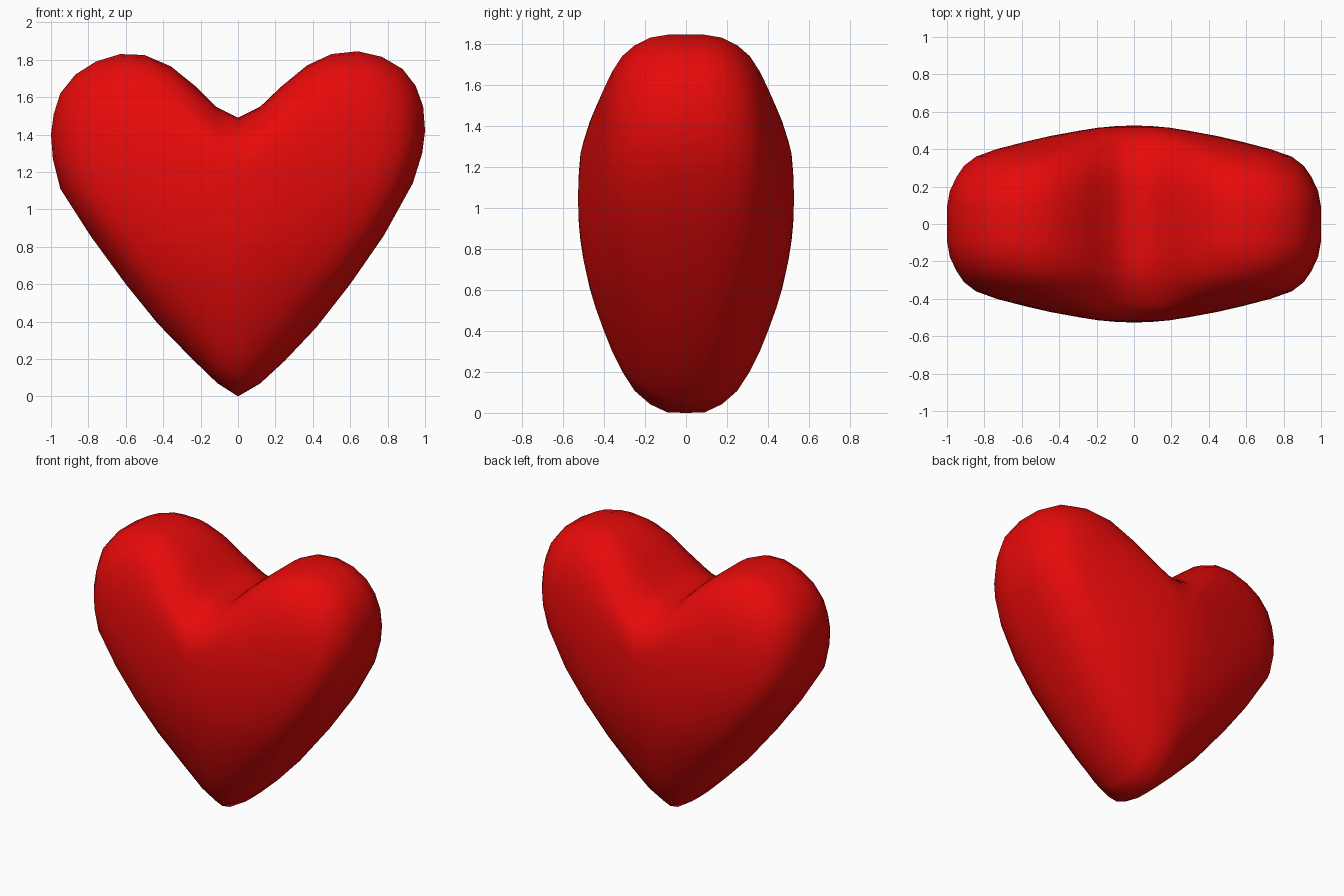
import bpy
import bmesh
import math

if "Cube" in bpy.data.objects:
    bpy.data.objects.remove(bpy.data.objects["Cube"])

# Heart outline (x, z), counter-clockwise from the bottom tip
OUTLINE = [
    (0, 0), (.12, .07), (.25, .19), (.42, .37), (.60, .60), (.78, .86),
    (.935, 1.14), (.985, 1.30), (1, 1.42), (.99, 1.55), (.95, 1.66),
    (.88, 1.75), (.77, 1.815), (.64, 1.845), (.50, 1.83), (.37, 1.77),
    (.23, 1.655), (.12, 1.55), (0, 1.49), (-.12, 1.55), (-.23, 1.66),
    (-.36, 1.765), (-.50, 1.825), (-.63, 1.83), (-.76, 1.79), (-.87, 1.72),
    (-.95, 1.62), (-.985, 1.51), (-1, 1.40), (-.99, 1.27), (-.95, 1.11),
    (-.79, .86), (-.60, .60), (-.43, .39), (-.25, .205), (-.11, .07)]

# Depth rings: y, width scale, scale below the middle, scale above it
RINGS = [
    (.09, 1.0, .998, 1.0), (.175, .985, .96, .982), (.25, .95, .898, .935),
    (.31, .91, .81, .87), (.36, .845, .715, .775), (.40, .735, .62, .67),
    (.44, .58, .515, .555), (.47, .45, .42, .465), (.50, .285, .29, .345),
    (.515, .19, .20, .27), (.523, .10, .12, .15)]
MID_Z, TOP_Z = 1.05, 1.845
HALF_DEPTH = .527


def ring_verts(bm, y, sx, s_low, s_high):
    """One scaled copy of the outline, rounder the closer it is to the face."""
    low, high = MID_Z, TOP_Z - MID_Z
    points = []
    for x, z in OUTLINE:
        v = (z - MID_Z) / (high if z > MID_Z else low)
        r = math.hypot(x, v)
        k = 1 + (1 / r - 1) * (1 - sx)
        points.append((x * k, v * k))
    # Keep the full width and height after rounding
    wide = max(abs(u) for u, v in points)
    tall = max(v for u, v in points)
    deep = -min(v for u, v in points)
    verts = []
    for u, v in points:
        z = v / tall * high * s_high if v > 0 else v / deep * low * s_low
        verts.append(bm.verts.new((u / wide * sx, y, MID_Z + z)))
    return verts


bm = bmesh.new()

# Rings from front to back
front = [(-y, a, b, c) for y, a, b, c in reversed(RINGS)]
rings = [ring_verts(bm, *r) for r in front + [(0, 1, 1, 1)] + RINGS]
n = len(OUTLINE)
for r0, r1 in zip(rings, rings[1:]):
    for i in range(n):
        j = (i + 1) % n
        bm.faces.new((r0[i], r0[j], r1[j], r1[i]))

# Front and back caps
for ring, y in ((rings[0], -HALF_DEPTH), (rings[-1], HALF_DEPTH)):
    pole = bm.verts.new((0, y, MID_Z))
    for i in range(n):
        bm.faces.new((ring[i], ring[(i + 1) % n], pole))

bmesh.ops.recalc_face_normals(bm, faces=bm.faces)
for f in bm.faces:
    f.smooth = True
mesh = bpy.data.meshes.new("heart")
bm.to_mesh(mesh)
bm.free()

# Colour
red = bpy.data.materials.new("red")
red.diffuse_color = (.8, .003, .003, 1)
red.use_nodes = True
red.node_tree.nodes["Principled BSDF"].inputs["Base Color"].default_value = red.diffuse_color
mesh.materials.append(red)
heart = bpy.data.objects.new("heart", mesh)
bpy.context.collection.objects.link(heart)
